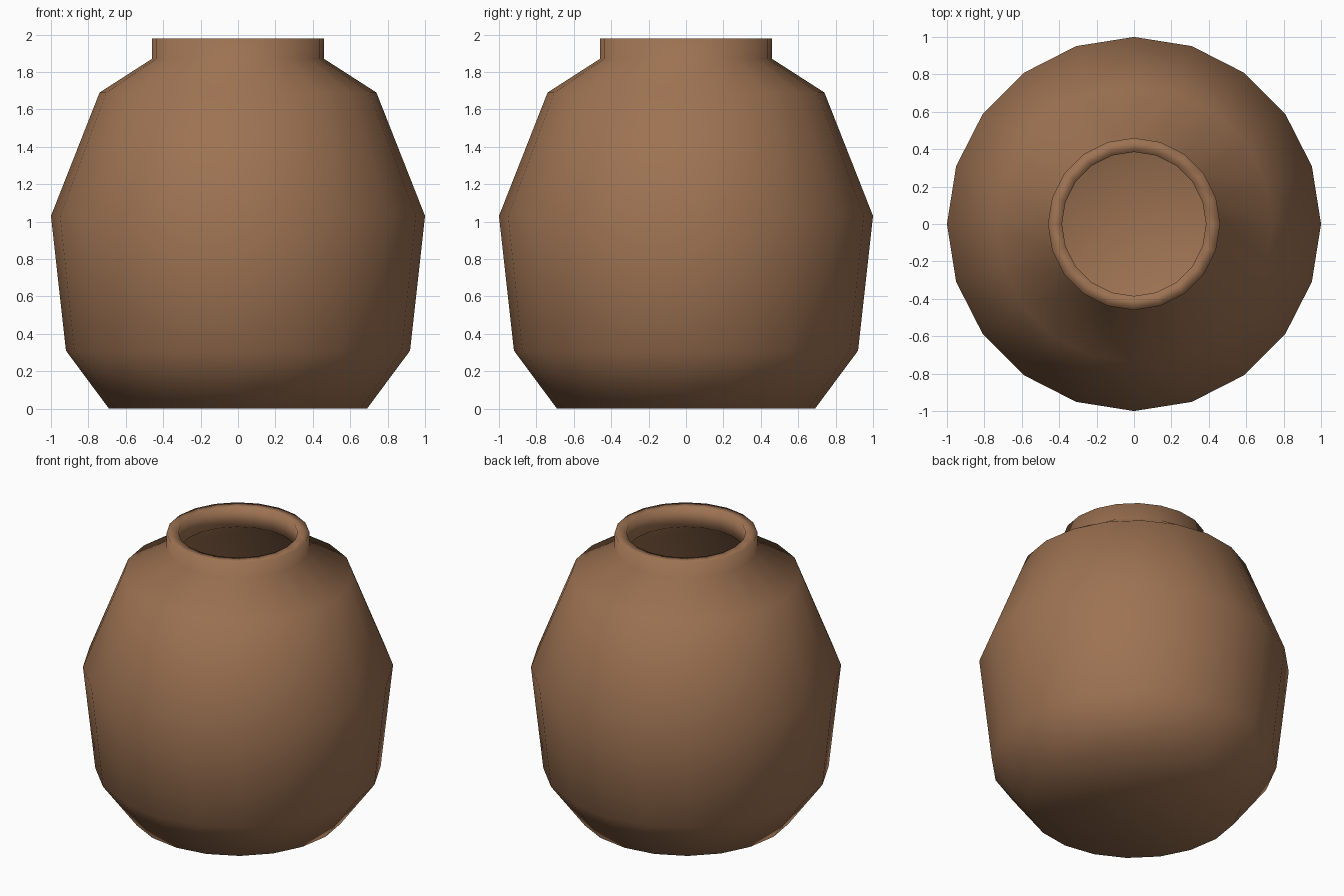
import bpy, bmesh, math

if "Cube" in bpy.data.objects:
    bpy.data.objects.remove(bpy.data.objects["Cube"])

SIDES = 20

# (radius, height): underside centre, up the outside, over the rim, down the inside
PROFILE = [(0, 0), (0.69, 0), (0.92, 0.31), (1.0, 1.03), (0.74, 1.69),
           (0.46, 1.87), (0.46, 1.98), (0.385, 1.98), (0.385, 1.84),
           (0.683, 1.643), (0.929, 1.02), (0.853, 0.337), (0.67, 0.10), (0, 0.07)]

bm = bmesh.new()


def ring(r, z):
    """One ring of vertices, or a single shared vertex on the axis."""
    if r == 0:
        return [bm.verts.new((0, 0, z))] * SIDES
    return [bm.verts.new((r * math.cos(2 * math.pi * i / SIDES),
                          r * math.sin(2 * math.pi * i / SIDES), z))
            for i in range(SIDES)]


# Turned clay wall: bridge neighbouring rings
rings = [ring(r, z) for r, z in PROFILE]
for low, high in zip(rings, rings[1:]):
    for i in range(SIDES):
        j = (i + 1) % SIDES
        corners = [low[i], low[j], high[j], high[i]]
        face = bm.faces.new(list(dict.fromkeys(corners)))
        face.smooth = True
bmesh.ops.recalc_face_normals(bm, faces=bm.faces)

mesh = bpy.data.meshes.new("clay_pot")
bm.to_mesh(mesh)
bm.free()
pot = bpy.data.objects.new("clay_pot", mesh)
bpy.context.collection.objects.link(pot)

# Brown clay
clay = bpy.data.materials.new("brown_clay")
clay.diffuse_color = (0.34, 0.17, 0.085, 1)
clay.use_nodes = True
clay.node_tree.nodes["Principled BSDF"].inputs["Base Color"].default_value = clay.diffuse_color
mesh.materials.append(clay)
